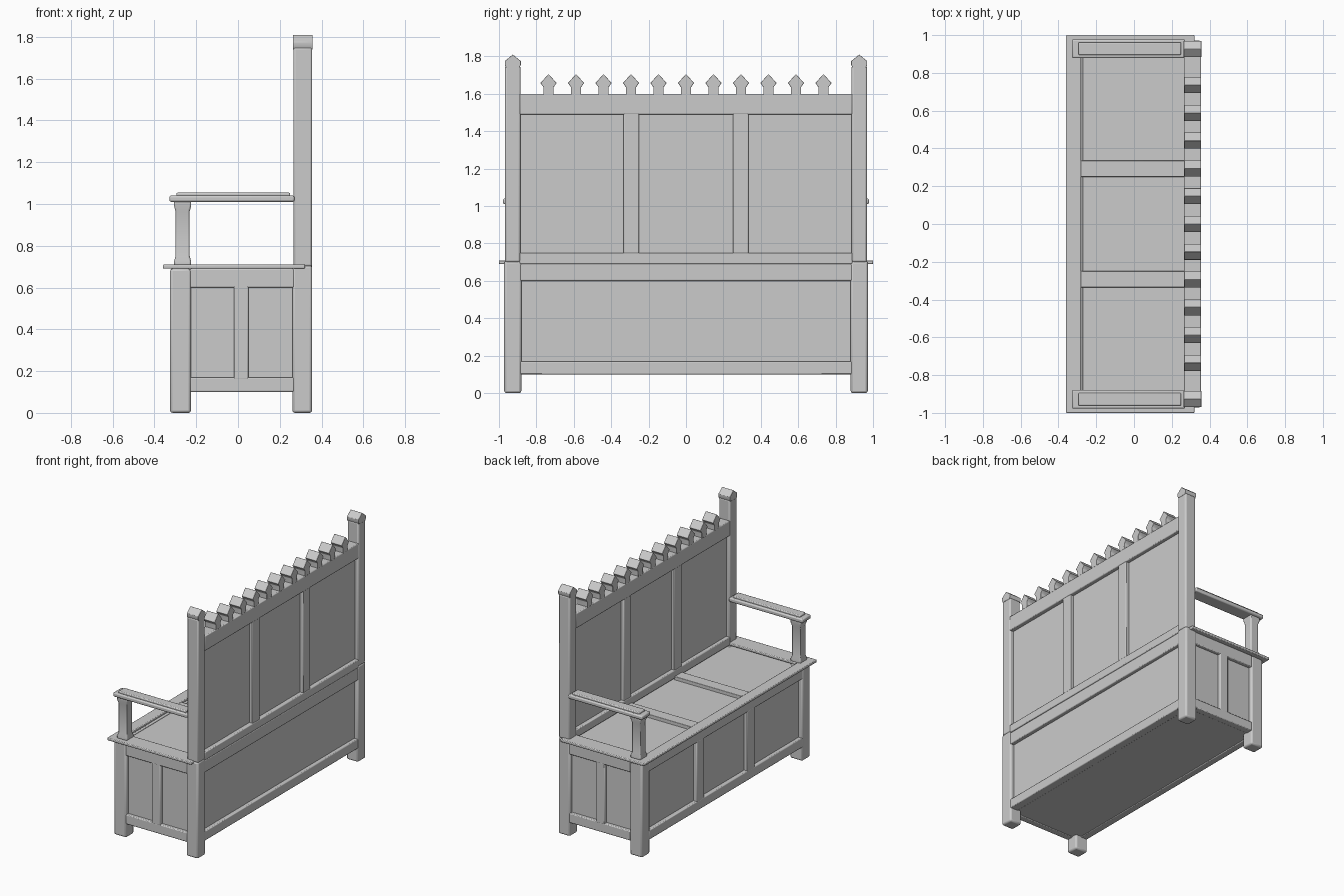
import bpy, bmesh, math

cube = bpy.data.objects.get("Cube")
if cube:
    bpy.data.objects.remove(cube)

grey = bpy.data.materials.new("plain_grey")
grey.use_nodes = True
colour = (0.6, 0.6, 0.6, 1)
grey.diffuse_color = colour
grey.node_tree.nodes["Principled BSDF"].inputs["Base Color"].default_value = colour


def finish(name, bm, bevel):
    bmesh.ops.recalc_face_normals(bm, faces=bm.faces)
    mesh = bpy.data.meshes.new(name)
    bm.to_mesh(mesh)
    bm.free()
    mesh.materials.append(grey)
    ob = bpy.data.objects.new(name, mesh)
    bpy.context.collection.objects.link(ob)
    if bevel:
        mod = ob.modifiers.new("soft_edges", "BEVEL")
        mod.width = bevel
        mod.segments = 2
    bpy.ops.object.select_all(action="DESELECT")
    ob.select_set(True)
    bpy.context.view_layer.objects.active = ob
    bpy.ops.object.shade_smooth_by_angle(angle=math.radians(50))
    return ob


def box(name, x, y, z, bevel=0.006):
    """Box from (low, high) ranges on each axis."""
    bm = bmesh.new()
    bmesh.ops.create_cube(bm, size=1)
    for v in bm.verts:
        for i, (lo, hi) in enumerate((x, y, z)):
            v.co[i] = (lo + hi) / 2 + v.co[i] * (hi - lo)
    return finish(name, bm, bevel)


def gable(name, x, y, half_profile, peak):
    """Symmetric y-z outline, given as (half width, z), extruded along x."""
    outline = [(w, z) for w, z in half_profile] + [(0, peak)]
    outline += [(-w, z) for w, z in reversed(half_profile)]
    bm = bmesh.new()
    face = bm.faces.new([bm.verts.new((x[0], y + w, z)) for w, z in outline])
    ext = bmesh.ops.extrude_face_region(bm, geom=[face])["geom"]
    for v in ext:
        if isinstance(v, bmesh.types.BMVert):
            v.co.x = x[1]
    return finish(name, bm, 0.002)


def turned(name, x, y, profile):
    """Square post with varying half width up its height."""
    bm = bmesh.new()
    rings = [[bm.verts.new((x + sx * r, y + sy * r, z))
              for sx, sy in ((-1, -1), (1, -1), (1, 1), (-1, 1))]
             for r, z in profile]
    for a, b in zip(rings, rings[1:]):
        for i in range(4):
            j = (i + 1) % 4
            bm.faces.new((a[i], a[j], b[j], b[i]))
    bm.faces.new(rings[0])
    bm.faces.new(rings[-1])
    return finish(name, bm, 0.008)


BACK = (0.265, 0.355)
STILES = ((-0.335, -0.25), (0.25, 0.335))
INNER = (-0.89, 0.89)


def side_range(s, a, b):
    return (a, b) if s > 0 else (-b, -a)


# Chest core: its faces are the recessed panels
box("chest_core", (-0.295, 0.325), (-0.945, 0.945), (0.105, 0.68), 0)

# Chest rails and stiles, front and rear
for side, x in (("front", (-0.323, -0.27)), ("rear", (0.29, 0.352))):
    box(side + "_top_rail", x, INNER, (0.60, 0.69))
    box(side + "_bottom_rail", x, INNER, (0.10, 0.17))
for y in STILES:
    box("front_stile", (-0.323, -0.28), y, (0.16, 0.61))
    box("seat_cross_rail", (-0.29, 0.27), y, (0.67, 0.705), 0.003)
    box("back_stile", (0.268, 0.352), y, (0.74, 1.50))

# Seat frame front edge
box("seat_front_edge", (-0.36, -0.28), (-1.0, 1.0), (0.69, 0.71), 0.005)

# Backrest
box("back_panel", (0.292, 0.326), INNER, (0.70, 1.55), 0)
box("back_top_rail", BACK, INNER, (1.49, 1.60))
box("back_bottom_rail", BACK, INNER, (0.69, 0.75))

# Row of pointed finials
for i in range(11):
    gable("finial", BACK, (i - 5) * 0.147,
          [(0.027, 1.595), (0.027, 1.635), (0.043, 1.658)], 1.706)

for s in (-1, 1):
    y = side_range(s, 0.88, 0.972)
    # Legs and back posts
    box("front_leg", (-0.325, -0.225), y, (0, 0.69), 0.012)
    box("rear_leg", (0.26, 0.355), y, (0, 0.705), 0.012)
    box("back_post", BACK, side_range(s, 0.885, 0.968), (0.70, 1.75), 0.01)
    gable("post_cap", (0.263, 0.357), s * 0.926,
          [(0.036, 1.74), (0.043, 1.755), (0.043, 1.775)], 1.81)
    # Chest ends
    outer = side_range(s, 0.92, 0.97)
    box("end_top_rail", (-0.23, 0.27), outer, (0.60, 0.69))
    box("end_bottom_rail", (-0.23, 0.27), outer, (0.10, 0.17))
    box("end_stile", (-0.02, 0.05), outer, (0.16, 0.61))
    # Seat end board
    box("seat_end_board", (-0.36, 0.32), side_range(s, 0.88, 1.0), (0.69, 0.71), 0.005)
    # Armrest
    turned("arm_post", -0.265, s * 0.925,
           [(0.041, 0.705), (0.041, 0.725), (0.034, 0.75), (0.034, 0.965),
            (0.041, 0.99), (0.041, 1.015)])
    box("arm_board", (-0.328, 0.27), side_range(s, 0.878, 0.978), (1.01, 1.04), 0.008)
    box("arm_top", (-0.295, 0.25), side_range(s, 0.895, 0.962), (1.035, 1.054), 0.006)
